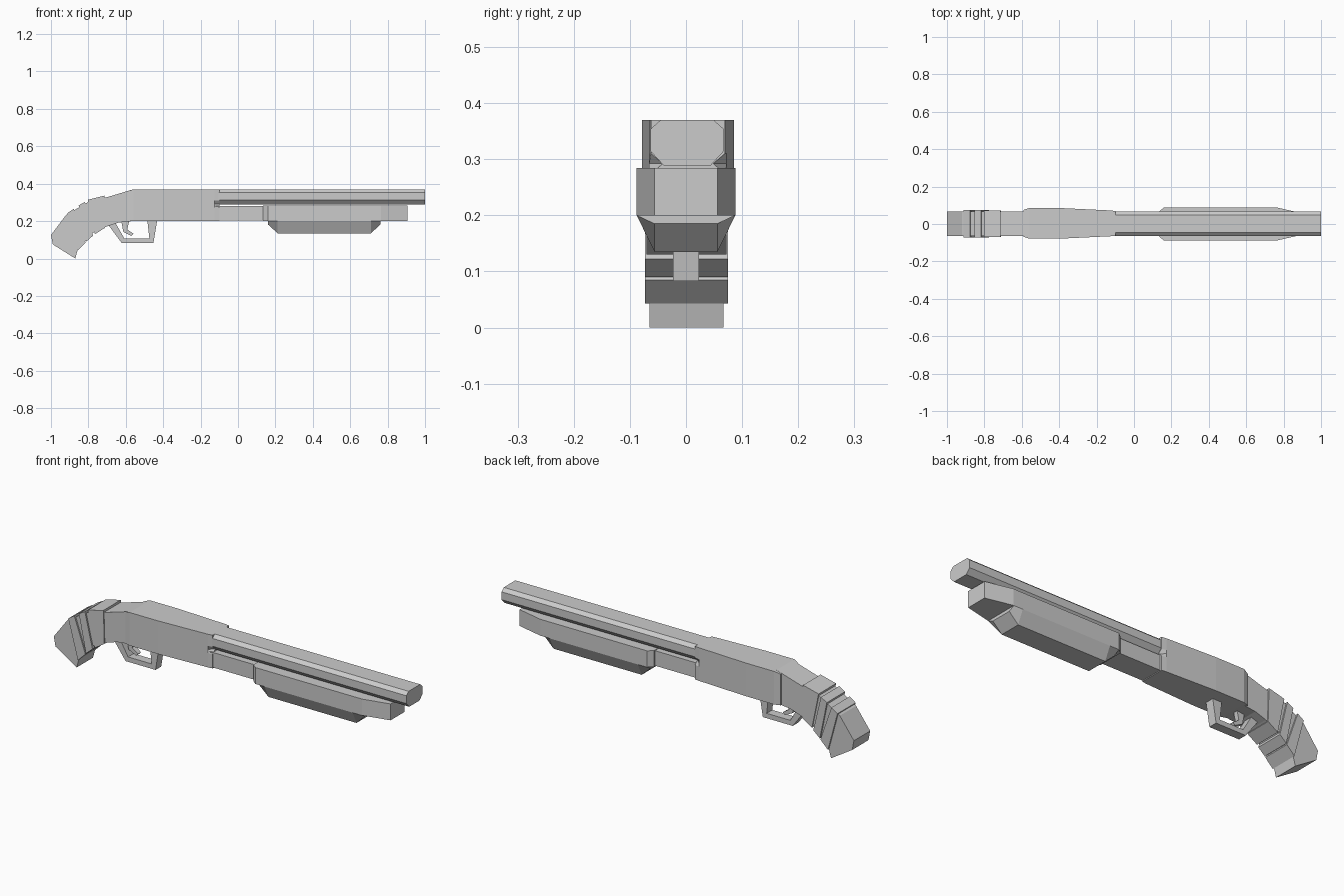
import bpy

if "Cube" in bpy.data.objects:
    bpy.data.objects.remove(bpy.data.objects["Cube"])


def make_object(name, verts, faces):
    mesh = bpy.data.meshes.new(name)
    mesh.from_pydata(verts, [], faces)
    import bmesh
    bm = bmesh.new()
    bm.from_mesh(mesh)
    bmesh.ops.recalc_face_normals(bm, faces=bm.faces)
    bm.to_mesh(mesh)
    bm.free()
    obj = bpy.data.objects.new(name, mesh)
    bpy.context.collection.objects.link(obj)
    return obj


def prism(name, profile, half, y=0.0):
    """Side profile (x, z) extruded across y."""
    n = len(profile)
    verts = [(x, y + s * half, z) for s in (-1, 1) for x, z in profile]
    faces = [list(range(n)), list(range(n, 2 * n))]
    faces += [(i, (i + 1) % n, n + (i + 1) % n, n + i) for i in range(n)]
    return make_object(name, verts, faces)


def loft(name, sections, y=0.0):
    """Sections (x, [(half width, z), ...]) mirrored across y and bridged along x."""
    rings = []
    for x, pts in sections:
        rings.append([(x, y + w, z) for w, z in pts] +
                     [(x, y - w, z) for w, z in reversed(pts)])
    n = len(rings[0])
    verts = [v for r in rings for v in r]
    faces = [list(range(n)), list(range(len(verts) - n, len(verts)))]
    for k in range(len(rings) - 1):
        a, b = k * n, (k + 1) * n
        faces += [(a + i, a + (i + 1) % n, b + (i + 1) % n, b + i) for i in range(n)]
    return make_object(name, verts, faces)


# Octagonal barrel
octagon = [(0.047, 0.37), (0.065, 0.354), (0.065, 0.314), (0.042, 0.289)]
loft("barrel", [(-0.14, octagon), (1.0, octagon)], y=0.002)

# Receiver, widest at the rear, with a small side notch at its front edge
def receiver_section(x, w, top=0.37, mid=None):
    m = w if mid is None else mid
    return x, [(w, top), (w, 0.31), (m, 0.292), (w, 0.274), (w, 0.2)]

loft("receiver", [receiver_section(-0.59, 0.072, 0.36),
                  receiver_section(-0.56, 0.082),
                  receiver_section(-0.40, 0.082),
                  receiver_section(-0.125, 0.069),
                  receiver_section(-0.10, 0.066, mid=0.045)], y=0.0035)

# Magazine tube housing between receiver and pump
prism("magazine_housing", [(-0.12, 0.204), (0.2, 0.204), (0.2, 0.281), (-0.12, 0.281)], 0.06)

# Pump fore-end: upper body tapering to the front, lower bevelled grip
loft("pump_body", [(x, [(w, 0.284), (w, 0.2)]) for x, w in
                   ((0.135, 0.068), (0.16, 0.088), (0.765, 0.088), (0.905, 0.056))])
loft("pump_grip", [(x, [(w, 0.2), (0.056, z)]) for x, w, z in
                   ((0.16, 0.088, 0.182), (0.212, 0.088, 0.135),
                    (0.712, 0.088, 0.135), (0.763, 0.088, 0.185))])

# Curved pistol stock
prism("stock", [(-0.56, 0.37), (-0.70, 0.328), (-0.80, 0.303), (-0.92, 0.232),
                (-1.0, 0.125), (-0.99, 0.075), (-0.87, 0.0), (-0.855, 0.055),
                (-0.775, 0.138), (-0.70, 0.172), (-0.64, 0.192), (-0.56, 0.201)],
      0.066, y=0.001)

# Raised wrap bands around the grip
bands = [
    [(-0.912, 0.243), (-0.878, 0.266), (-0.815, 0.085), (-0.858, 0.043)],
    [(-0.852, 0.284), (-0.818, 0.303), (-0.775, 0.122), (-0.812, 0.09)],
    [(-0.803, 0.314), (-0.715, 0.336), (-0.71, 0.165), (-0.765, 0.13)],
]
for i, band in enumerate(bands):
    prism(f"grip_band_{i + 1}", band, 0.074 if i < 2 else 0.071, y=0.001)

# Trigger guard and trigger
prism("trigger_guard", [(-0.69, 0.175), (-0.622, 0.083), (-0.452, 0.083), (-0.432, 0.205),
                        (-0.485, 0.205), (-0.474, 0.108), (-0.608, 0.108), (-0.655, 0.19)], 0.023)
prism("trigger", [(-0.626, 0.21), (-0.58, 0.21), (-0.592, 0.155), (-0.558, 0.132),
                  (-0.57, 0.12), (-0.613, 0.142)], 0.012)
